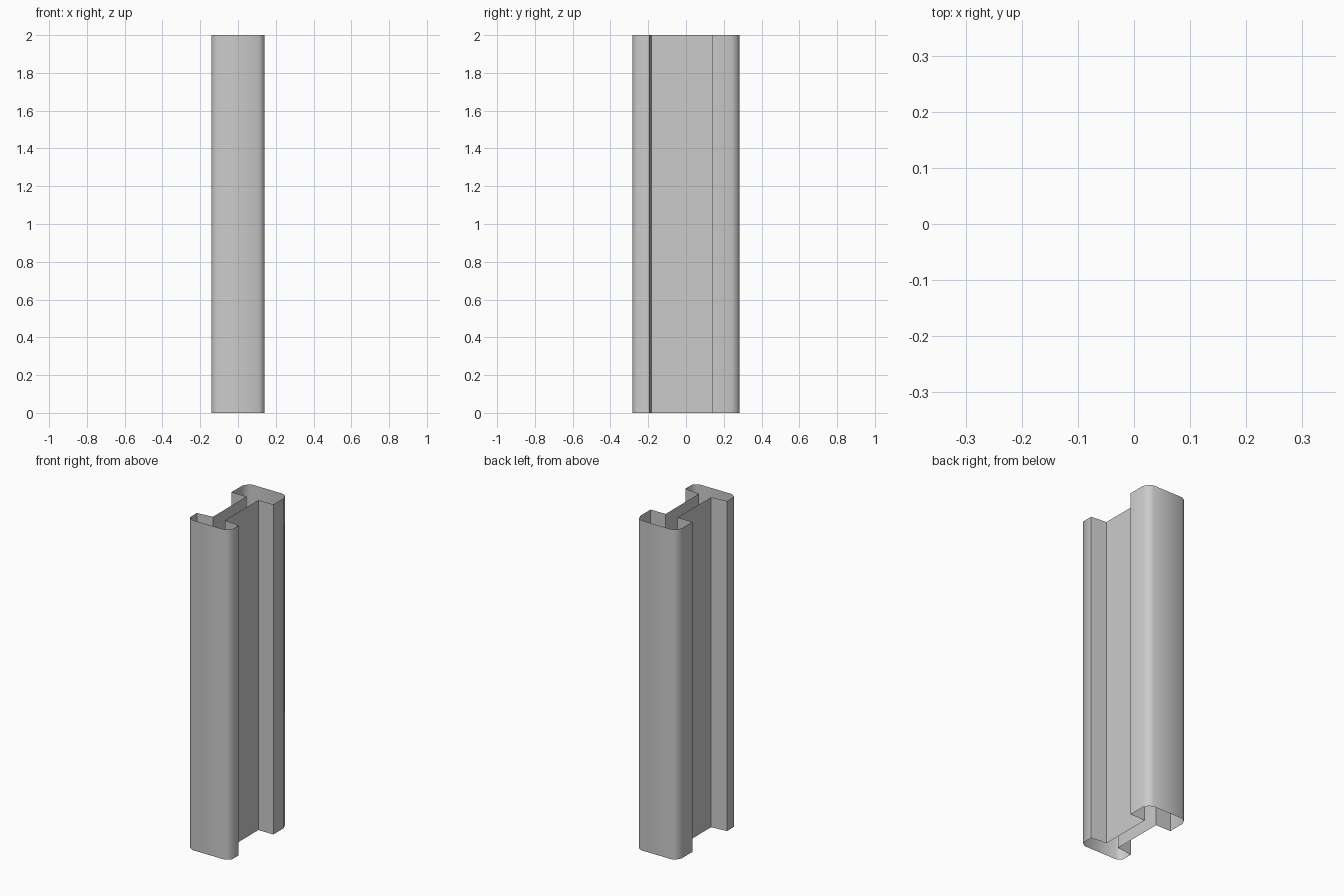
import bpy
import bmesh
import math

cube = bpy.data.objects.get("Cube")
if cube:
    bpy.data.objects.remove(cube, do_unlink=True)

HEIGHT = 2.0

# Plain grey metal
grey = bpy.data.materials.new("grey_metal")
grey.use_nodes = True
colour = (0.6, 0.6, 0.6, 1)
grey.diffuse_color = colour
grey.node_tree.nodes["Principled BSDF"].inputs["Base Color"].default_value = colour

# Half of the cross-section, front to back on the +x side
half = [
    (0.11, -0.283), (0.14, -0.262),               # chamfered front flange
    (0.14, -0.193), (0.04, -0.183),               # inner lip of front flange
    (0.04, 0.138), (0.14, 0.138),                 # web and inner lip of back flange
    (0.14, 0.24), (0.125, 0.27), (0.10, 0.283),   # rounded back flange
]
outline = half + [(-x, y) for x, y in reversed(half)]

# Hollow column, open at both ends
bm = bmesh.new()
lower = [bm.verts.new((x, y, 0)) for x, y in outline]
upper = [bm.verts.new((x, y, HEIGHT)) for x, y in outline]
for i in range(len(outline)):
    j = (i + 1) % len(outline)
    bm.faces.new((lower[i], lower[j], upper[j], upper[i]))

mesh = bpy.data.meshes.new("column_shell")
bm.to_mesh(mesh)
bm.free()
mesh.materials.append(grey)
column = bpy.data.objects.new("column_shell", mesh)
bpy.context.collection.objects.link(column)

# Smooth the rounded corners, keep the square ones crisp
bpy.ops.object.select_all(action='DESELECT')
column.select_set(True)
bpy.context.view_layer.objects.active = column
bpy.ops.object.shade_smooth_by_angle(angle=math.radians(60))
